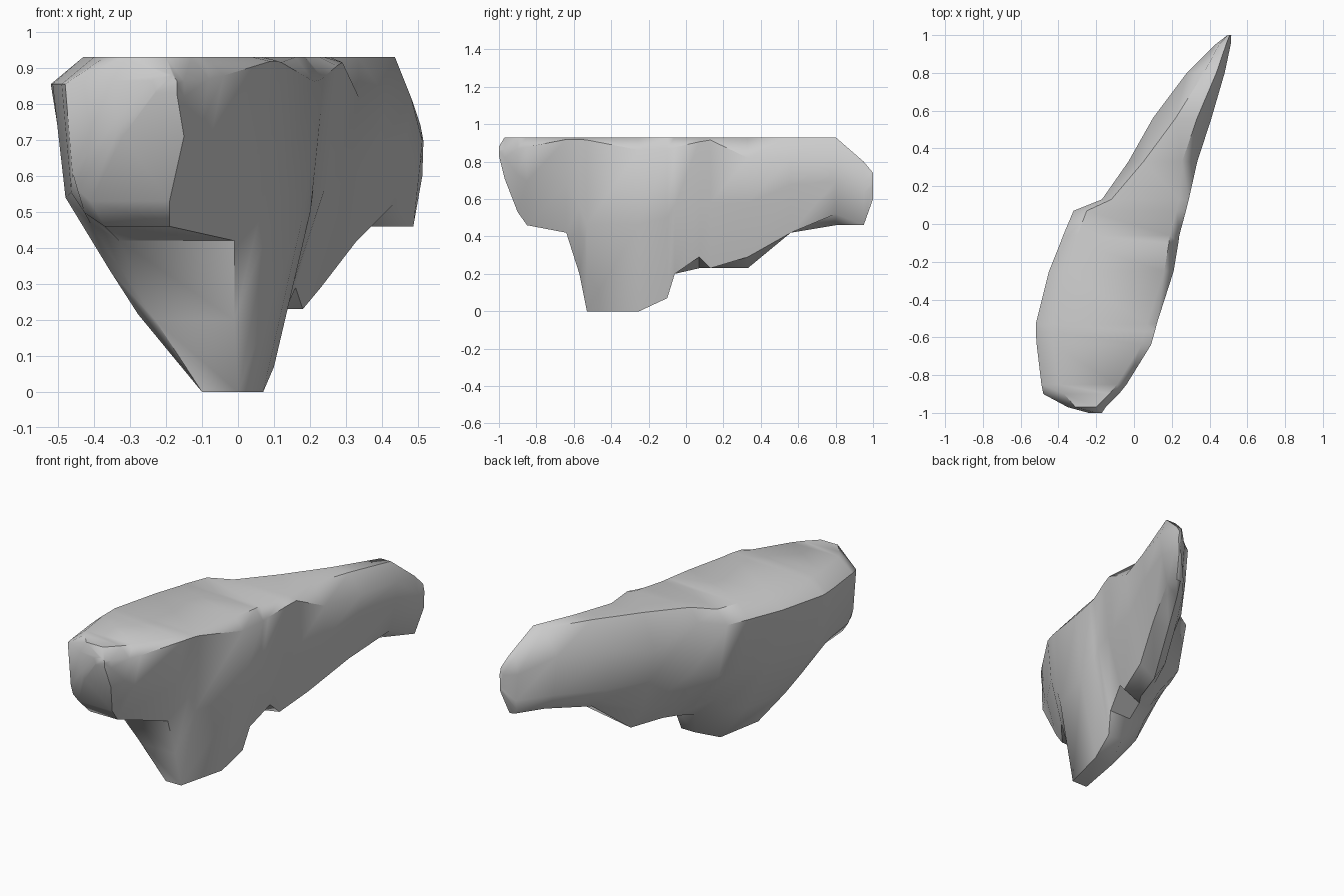
import bpy, bmesh, math

# Cross-sections along y: y, top-left x, left bulge x, right x, top z, bottom z, bottom-left x, bottom-right x
STATIONS = [
    (-1.00, -0.20, -0.24, -0.17, 0.88, 0.83, -0.23, -0.17),
    (-0.97, -0.31, -0.35, -0.15, 0.93, 0.71, -0.32, -0.15),
    (-0.90, -0.37, -0.48, -0.08, 0.93, 0.53, -0.41, -0.19),
    (-0.85, -0.40, -0.49, -0.04, 0.93, 0.46, -0.37, -0.19),
    (-0.64, -0.43, -0.515, 0.09, 0.93, 0.42, -0.33, -0.01),
    (-0.57, -0.43, -0.52, 0.11, 0.93, 0.20, -0.23, -0.01),
    (-0.53, -0.43, -0.52, 0.12, 0.93, 0.00, -0.10, 0.00),
    (-0.25, -0.36, -0.45, 0.21, 0.93, 0.00, -0.05, 0.07),
    (-0.10, -0.31, -0.39, 0.235, 0.93, 0.07, 0.01, 0.10),
    (-0.06, -0.30, -0.375, 0.24, 0.93, 0.20, -0.02, 0.12),
    (0.07, -0.25, -0.32, 0.275, 0.93, 0.23, 0.02, 0.16),
    (0.13, -0.12, -0.17, 0.29, 0.93, 0.23, 0.06, 0.18),
    (0.33, 0.05, -0.03, 0.335, 0.93, 0.23, 0.13, 0.23),
    (0.56, 0.22, 0.10, 0.41, 0.93, 0.42, 0.22, 0.33),
    (0.80, 0.37, 0.28, 0.48, 0.93, 0.46, 0.36, 0.43),
    (0.95, 0.45, 0.43, 0.512, 0.80, 0.46, 0.46, 0.487),
    (1.00, 0.495, 0.495, 0.515, 0.74, 0.60, 0.50, 0.512),
]


def section(i, y, xt, xl, xr, zt, zb, bl, br):
    """Closed ring: top, left bulge, shoulder, flank, underside, right wall."""
    h = zt - zb
    back = y > 0.2
    rim = zt - min(0.27 if back else 0.075, 0.3 * h)
    shoulder = min(max(0.54, zb + 0.2 * h), rim - 0.15 * h)
    sx = xl + 0.14 * (bl - xl) + 0.01
    # right rim dips and rises along the length, deeper at the tail
    drop = 0.04 - 0.03 * math.cos(2 * math.pi * (y + 0.6) / 0.8)
    drop = min(0.11 if back else drop, 0.3 * h)
    inset = min(0.08 if back else 0.05, 0.4 * (xr - xt))
    lift = 0.06 if 0 < y < 0.9 and i % 2 == 0 else 0.0
    return [(xt, y, zt), (xl, y, rim), (sx, y, shoulder),
            (sx + 0.6 * (bl - sx) - 0.04 * h, y, shoulder + 0.6 * (zb - shoulder)),
            (bl, y, zb), (br, y, zb + lift),
            (br + 0.75 * (xr - br), y, zb + 0.5 * h),
            (xr, y, zt - drop), (xr - inset, y, zt)]


# Rock body: skin the sections and cap both ends
bm = bmesh.new()
rings = [[bm.verts.new(p) for p in section(i, *s)] for i, s in enumerate(STATIONS)]
for a, b in zip(rings, rings[1:]):
    for k in range(len(a)):
        n = (k + 1) % len(a)
        bm.faces.new((a[k], a[n], b[n], b[k]))
bm.faces.new(rings[0])
bm.faces.new(rings[-1])
bmesh.ops.recalc_face_normals(bm, faces=bm.faces)

mesh = bpy.data.meshes.new("rock_body")
bm.to_mesh(mesh)
bm.free()
rock = bpy.data.objects.new("rock_body", mesh)
bpy.context.collection.objects.link(rock)
bpy.context.view_layer.objects.active = rock
rock.select_set(True)
bpy.ops.object.shade_smooth_by_angle(angle=math.radians(48))
